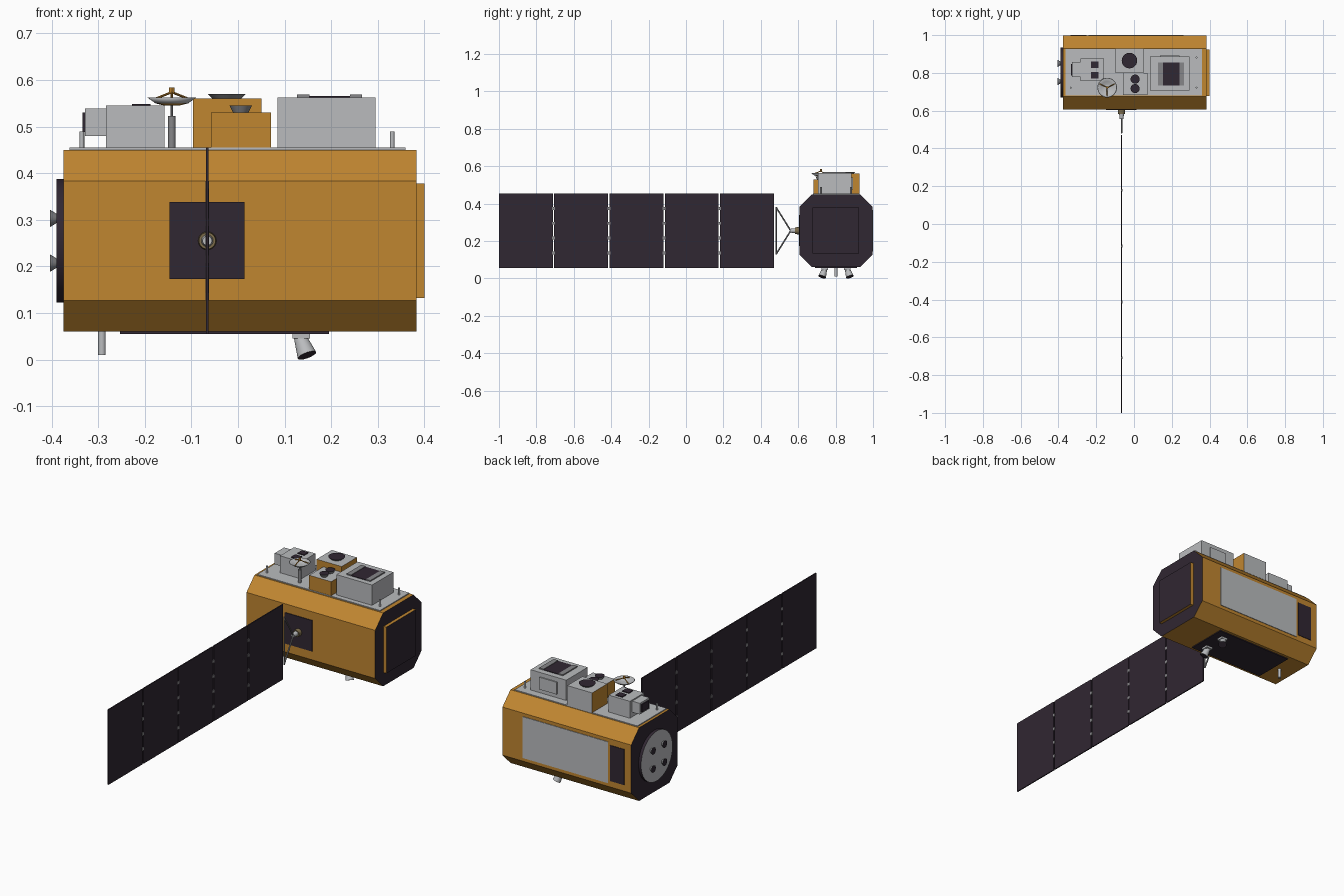
import bpy
from math import pi
from mathutils import Vector

if "Cube" in bpy.data.objects:
    bpy.data.objects.remove(bpy.data.objects["Cube"])


def material(name, r, g, b):
    m = bpy.data.materials.new(name)
    m.use_nodes = True
    m.diffuse_color = (r, g, b, 1)
    m.node_tree.nodes["Principled BSDF"].inputs["Base Color"].default_value = (r, g, b, 1)
    return m


GOLD = material("gold foil", 0.53, 0.24, 0.03)
GREY = material("light grey", 0.49, 0.5, 0.515)
MID = material("mid grey", 0.24, 0.24, 0.25)
DARK = material("dark violet", 0.03, 0.02, 0.032)
BRONZE = material("bronze", 0.2, 0.15, 0.07)


def mesh_object(name, verts, faces, mat, accent=None, directions=()):
    """Faces looking along one of the directions get the accent material."""
    me = bpy.data.meshes.new(name)
    me.from_pydata(verts, [], faces)
    me.materials.append(mat)
    if accent:
        me.materials.append(accent)
        for p in me.polygons:
            p.material_index = int(any(p.normal.dot(Vector(d)) > 0.9 for d in directions))
    ob = bpy.data.objects.new(name, me)
    bpy.context.collection.objects.link(ob)
    return ob


def box(name, x, y, z, mat, accent=None, directions=()):
    verts = [(a, b, c) for a in x for b in y for c in z]
    faces = [(0, 1, 3, 2), (4, 6, 7, 5), (0, 4, 5, 1), (2, 3, 7, 6), (0, 2, 6, 4), (1, 5, 7, 3)]
    return mesh_object(name, verts, faces, mat, accent, directions)


def tube(name, start, end, r1, r2, mat, end_mat=None, sides=24):
    """Cylinder or cone between two points, with an optional coloured end cap."""
    start, end = Vector(start), Vector(end)
    axis = end - start
    bpy.ops.mesh.primitive_cone_add(vertices=sides, radius1=r1, radius2=r2,
                                    depth=axis.length, location=(start + end) / 2)
    ob = bpy.context.object
    ob.name = name
    ob.data.materials.append(mat)
    if end_mat:
        ob.data.materials.append(end_mat)
        for p in ob.data.polygons:
            p.material_index = int(p.normal.z > 0.9)
    ob.rotation_euler = axis.to_track_quat("Z", "Y").to_euler()
    bpy.ops.object.shade_smooth_by_angle(angle=pi / 6)
    return ob


UP, BACK, LEFT, RIGHT = (0, 0, 1), (0, 1, 0), (1, 0, 0), (-1, 0, 0)
CY, CZ = 0.802, 0.255

# Octagonal body with dark end faces
h, c = 0.195, 0.128
ring = [(-c, -h), (c, -h), (h, -c), (h, c), (c, h), (-c, h), (-h, c), (-h, -c)]
verts = [(x, CY + a, CZ + b) for x in (-0.375, 0.383) for a, b in ring]
faces = [tuple(range(7, -1, -1)), tuple(range(8, 16))]
faces += [(i, (i + 1) % 8, (i + 1) % 8 + 8, i + 8) for i in range(8)]
mesh_object("body", verts, faces, GOLD, DARK, (LEFT, RIGHT))

# Body plates
box("left_end_panel", (0.38, 0.4), (0.677, 0.925), (0.132, 0.378), GOLD, DARK, (LEFT,))
box("front_plate", (-0.147, 0.014), (0.603, 0.61), (0.173, 0.338), DARK)
box("back_radiator", (-0.24, 0.263), (0.99, 1.0), (0.145, 0.365), GREY)
box("back_dark_panel", (-0.335, -0.252), (0.99, 1.0), (0.16, 0.35), DARK)
box("bottom_plate", (-0.253, 0.195), (0.69, 0.915), (0.055, 0.063), DARK)
box("top_deck", (-0.362, 0.36), (0.68, 0.927), (0.447, 0.455), GREY)

# Engine disc with four small nozzles
tube("engine_disc", (-0.37, CY, CZ), (-0.39, CY, CZ), 0.133, 0.133, DARK, GREY, 48)
for dy in (-0.048, 0.048):
    for dz in (-0.048, 0.048):
        tube("engine_nozzle", (-0.388, CY + dy, CZ + dz), (-0.404, CY + dy, CZ + dz),
             0.009, 0.019, MID, DARK)

# Underside thrusters and post
for s in (-1, 1):
    y = CY + s * 0.06
    box("thruster_mount", (0.117, 0.155), (y - 0.018, y + 0.018), (0.045, 0.063), GREY)
    tube("thruster_nozzle", (0.132, y, 0.052), (0.148, y + s * 0.014, 0.009), 0.013, 0.021, GREY, DARK)
tube("bottom_post", (-0.292, CY, 0.063), (-0.292, CY, 0.01), 0.008, 0.008, GREY)

# Deck posts
for x, y in ((-0.335, 0.722), (0.331, 0.722), (0.331, 0.882)):
    tube("deck_post", (x, y, 0.453), (x, y, 0.49), 0.005, 0.005, GREY, sides=12)

# Camera box on the right of the deck
box("camera_box", (-0.283, -0.158), (0.757, 0.876), (0.453, 0.545), GREY)
box("camera_barrel", (-0.328, -0.28), (0.777, 0.857), (0.48, 0.539), GREY)
box("camera_window", (-0.334, -0.327), (0.787, 0.847), (0.489, 0.53), DARK)
for y in (0.77, 0.825):
    box("camera_top_window", (-0.228, -0.188), (y, y + 0.036), (0.543, 0.549), DARK)

# Gold instrument boxes with round sensors
box("tall_instrument", (-0.097, 0.05), (0.8, 0.928), (0.453, 0.56), GOLD, GREY, (UP, BACK))
tube("tall_instrument_sensor", (-0.024, 0.865, 0.559), (-0.024, 0.865, 0.57), 0.03, 0.041, MID, DARK, 32)
box("short_instrument", (-0.058, 0.071), (0.682, 0.8), (0.453, 0.53), GOLD, GREY, (UP,))
for y in (0.717, 0.767):
    tube("short_instrument_sensor", (0.006, y, 0.529), (0.006, y, 0.545), 0.016, 0.024, MID, DARK)

# Large radiometer box
box("radiometer_box", (0.085, 0.295), (0.706, 0.886), (0.453, 0.563), GREY)
box("radiometer_window", (0.152, 0.24), (0.733, 0.855), (0.56, 0.566), DARK)
for x in (0.127, 0.24):
    box("radiometer_rail", (x, x + 0.026), (0.733, 0.855), (0.56, 0.569), MID)
box("radiometer_back_panel", (0.137, 0.24), (0.884, 0.892), (0.475, 0.54), GREY)

# Dish antenna: revolved shallow bowl, gold outside and grey inside
DX, DY, N = -0.142, 0.722, 32
tube("dish_post", (DX, DY, 0.453), (DX, DY, 0.523), 0.008, 0.008, MID)
tube("dish_stem", (DX, DY, 0.52), (DX, DY, 0.548), 0.003, 0.003, MID, sides=8)
profile = [(0.015, 0.545), (0.035, 0.55), (0.052, 0.562), (0.049, 0.563), (0.033, 0.553), (0.015, 0.549)]
circle = bpy.data.meshes.new("dish")
dish = bpy.data.objects.new("dish", circle)
circle.from_pydata([(r, 0, z) for r, z in profile], [(i, i + 1) for i in range(5)], [])
bpy.context.collection.objects.link(dish)
dish.location = (DX, DY, 0)
bpy.context.view_layer.objects.active = dish
spin = dish.modifiers.new("spin", "SCREW")
spin.steps = spin.render_steps = N
spin.use_merge_vertices = True
spin.use_normal_calculate = True
bpy.ops.object.select_all(action="DESELECT")
dish.select_set(True)
bpy.ops.object.modifier_apply(modifier="spin")
dish.data.materials.append(GOLD)
dish.data.materials.append(GREY)
for p in dish.data.polygons:
    on_inner_wall = p.center.z > 0.545 + 8 * max(0, p.center.xy.length - 0.015) ** 2 + 0.0025
    p.material_index = int(on_inner_wall)
tube("dish_centre", (DX, DY, 0.545), (DX, DY, 0.549), 0.016, 0.016, GOLD, GREY)
for dx, dy in ((-0.04, 0.02), (0.04, 0.02), (0, -0.044)):
    tube("dish_feed_leg", (DX + dx, DY + dy, 0.558), (DX, DY, 0.574), 0.0025, 0.0025, GOLD, sides=8)
tube("dish_feed", (DX, DY, 0.57), (DX, DY, 0.584), 0.006, 0.006, GOLD, sides=12)

# Solar array drive and yoke
PX = -0.066
tube("drive_base", (PX, 0.608, CZ), (PX, 0.583, CZ), 0.02, 0.018, BRONZE)
tube("drive_head", (PX, 0.585, CZ), (PX, 0.555, CZ), 0.013, 0.01, GREY)
for s in (-1, 1):
    tube("yoke_arm", (PX, 0.56, CZ), (PX, 0.482, CZ + s * 0.125), 0.004, 0.004, MID, sides=8)
tube("yoke_bar", (PX, 0.482, CZ - 0.127), (PX, 0.482, CZ + 0.127), 0.004, 0.004, MID, sides=8)

# Five solar panels joined by small hinges
PITCH = 0.2955
for i in range(5):
    y = -1 + i * PITCH
    box("solar_panel", (PX - 0.003, PX + 0.003), (y, y + PITCH - 0.007), (0.055, 0.455), DARK)
    if i:
        for z in (0.135, 0.215, 0.295, 0.375):
            box("panel_hinge", (PX - 0.004, PX + 0.004), (y - 0.011, y + 0.004), (z - 0.008, z + 0.008), MID)
